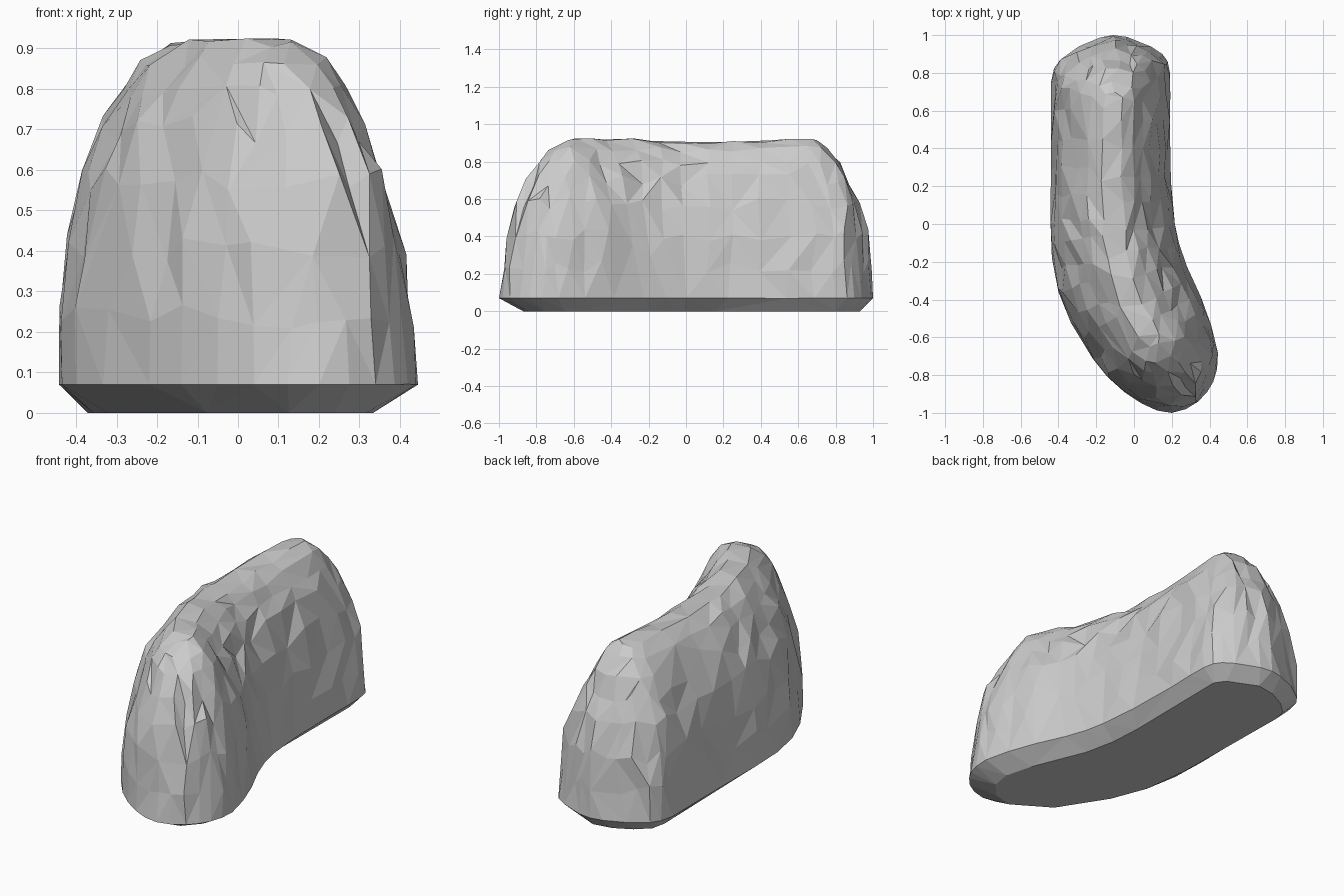
import bpy, bmesh, random
from mathutils import Vector
from mathutils.geometry import intersect_point_line

if "Cube" in bpy.data.objects:
    bpy.data.objects.remove(bpy.data.objects["Cube"])

random.seed(4)

# Widest plan outline and the ridge line running through it
OUTLINE = [(-0.44, 0.75), (-0.44, 0.45), (-0.44, 0.15), (-0.44, -0.1), (-0.40, -0.36),
           (-0.29, -0.6), (-0.14, -0.81), (0.04, -0.95), (0.2, -1.0), (0.34, -0.94),
           (0.42, -0.83), (0.445, -0.7), (0.41, -0.54), (0.35, -0.38), (0.27, -0.2),
           (0.215, 0.0), (0.195, 0.25), (0.19, 0.55), (0.19, 0.8), (0.15, 0.9),
           (0.02, 0.97), (-0.11, 1.0), (-0.25, 0.96), (-0.39, 0.87)]
SPINE = [Vector(p) for p in ((-0.115, 0.64), (-0.115, 0.0), (-0.085, -0.2),
                             (-0.02, -0.4), (0.075, -0.59))]
# (height, share of the full half-width)
PROFILE = [(0.0, 0.74), (0.07, 1.0), (0.24, 0.965), (0.41, 0.91), (0.57, 0.80),
           (0.70, 0.66), (0.80, 0.52), (0.87, 0.36), (0.915, 0.17)]


def nearest_on_spine(p):
    best = None
    for a, b in zip(SPINE, SPINE[1:]):
        q, t = intersect_point_line(p, a, b)
        q = a.lerp(b, min(1, max(0, t)))
        q = Vector((q[0], q[1]))
        if best is None or (q - p).length < (best - p).length:
            best = q
    return best


def refine(points):
    """Double a closed outline with smooth midpoints."""
    n, out = len(points), []
    for i in range(n):
        a, b, c, d = (Vector(points[(i + k) % n]) for k in (-1, 0, 1, 2))
        out += [b, (b + c) * 0.5625 - (a + d) * 0.0625]
    return out


outline = refine(OUTLINE)
bm = bmesh.new()
rings = []
for level, (z, share) in enumerate(PROFILE):
    ring = []
    for p in outline:
        q = nearest_on_spine(p)
        # The base tucks in further toward the front
        xy = q.lerp(p, share + (0.06 * p.y if level == 0 else 0))
        height = z
        if level > 1:  # rough, chipped surface above the rim
            out = (p - q).normalized()
            along = Vector((-out.y, out.x))
            xy += out * random.uniform(-0.014, 0.012)
            xy += along * random.uniform(-0.02, 0.02) * share
            height += random.uniform(-0.035, 0.035) if level < 6 else random.uniform(-0.02, 0.012)
        ring.append(bm.verts.new((xy.x, xy.y, height)))
    rings.append(ring)

# Skin between rings with random diagonals
n = len(outline)
for low, high in zip(rings, rings[1:]):
    for i in range(n):
        a, b, c, d = low[i], low[(i + 1) % n], high[(i + 1) % n], high[i]
        tris = ((a, b, c), (a, c, d)) if random.random() < 0.5 else ((a, b, d), (b, c, d))
        for t in tris:
            bm.faces.new(t)

# Flat base, and a ridge cap bridged from side to side
bm.faces.new(rings[0][::-1])
cap = bm.faces.new(rings[-1])
bmesh.ops.triangulate(bm, faces=[cap])

# Collapse crowded points near the ends of the ridge
top = [v for v in bm.verts if v.co.z > 0.5]
bmesh.ops.remove_doubles(bm, verts=top, dist=0.05)
bmesh.ops.recalc_face_normals(bm, faces=bm.faces)

mesh = bpy.data.meshes.new("curved_mound")
bm.to_mesh(mesh)
bm.free()
mound = bpy.data.objects.new("curved_mound", mesh)
bpy.context.collection.objects.link(mound)

# Merge small facets into larger irregular ones
dec = mound.modifiers.new("facets", 'DECIMATE')
dec.ratio = 0.8
